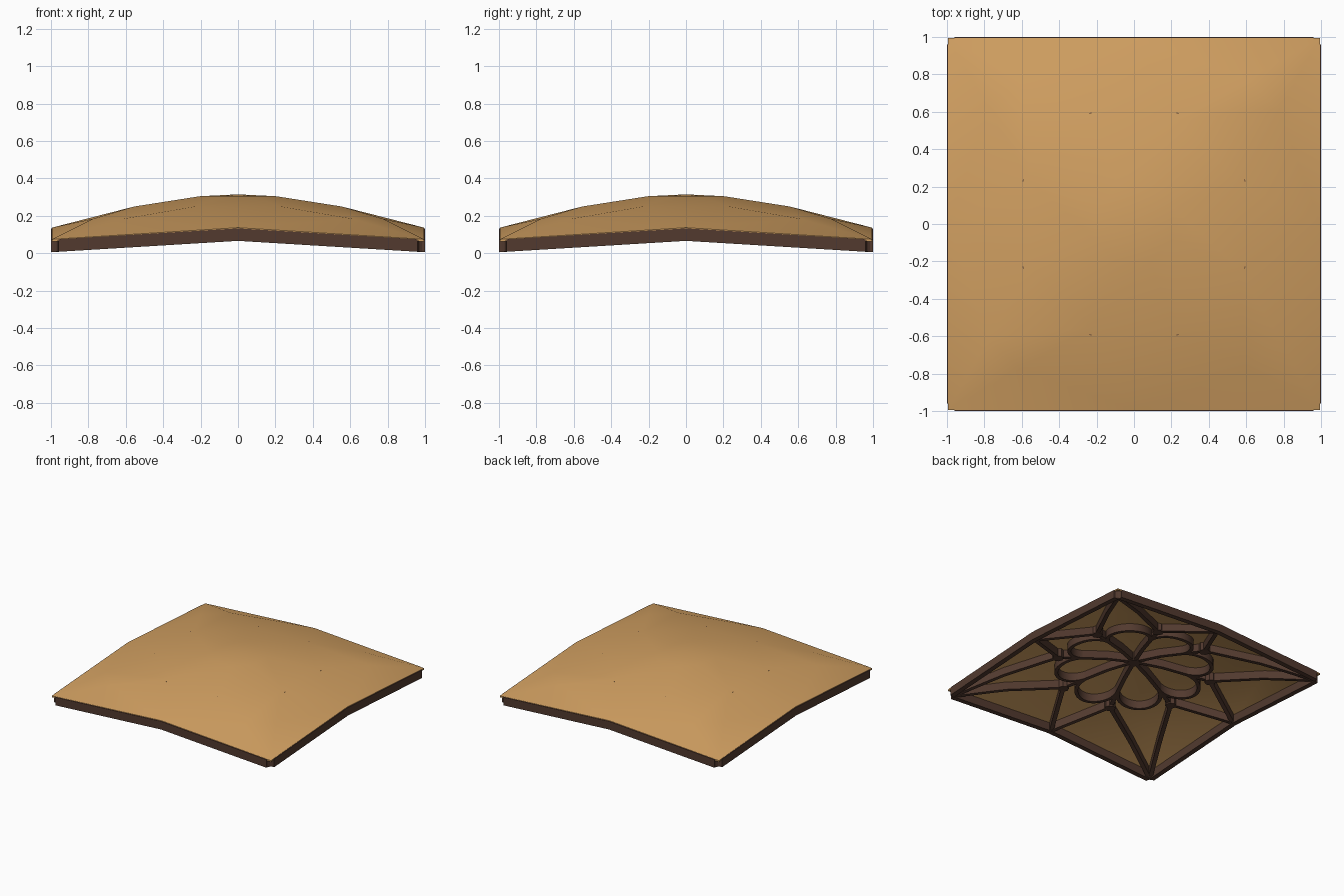
import bpy, bmesh
from math import sin, cos, pi, radians
from mathutils import Vector
from mathutils.bvhtree import BVHTree

if "Cube" in bpy.data.objects:
    bpy.data.objects.remove(bpy.data.objects["Cube"])

THICK, DEPTH = 0.012, 0.0625   # shell thickness, rib depth


def material(name, rgb):
    m = bpy.data.materials.new(name)
    m.diffuse_color = (*rgb, 1)
    m.use_nodes = True
    m.node_tree.nodes["Principled BSDF"].inputs["Base Color"].default_value = m.diffuse_color
    return m


SHELL = material("warm_plaster", (0.64, 0.35, 0.12))
RIB = material("dark_timber", (0.085, 0.042, 0.028))


def polar(r, deg):
    return Vector((r * cos(radians(deg)), r * sin(radians(deg))))


def make_object(name, bm, mat):
    bmesh.ops.recalc_face_normals(bm, faces=bm.faces)
    me = bpy.data.meshes.new(name)
    bm.to_mesh(me)
    bm.free()
    me.materials.append(mat)
    ob = bpy.data.objects.new(name, me)
    bpy.context.collection.objects.link(ob)
    bpy.ops.object.select_all(action='DESELECT')
    bpy.context.view_layer.objects.active = ob
    ob.select_set(True)
    bpy.ops.object.shade_smooth_by_angle(angle=radians(35))
    return ob


# vault shell: centre, small ring, node ring, then eight outer bays
bm = bmesh.new()
centre = bm.verts.new((0, 0, 0.315))


def ring(r, z):
    return [bm.verts.new((*polar(r, 22.5 + 45 * k), z)) for k in range(8)]


inner, nodes = ring(0.22, 0.305), ring(0.60, 0.25)
S = 0.995
edge = []
for k in range(8):             # even: edge midpoint, odd: corner
    p = polar(S if k % 2 == 0 else S * 2 ** 0.5, 45 * k)
    edge.append(bm.verts.new((*p, 0.137 if k % 2 == 0 else 0.0745)))
mid = []
for k in range(8):             # raised points on the corner arches
    c = edge[k + 1 if k % 2 == 0 else k]
    m = (c.co + nodes[k].co) / 2
    mid.append(bm.verts.new((m.x, m.y, m.z + 0.022)))
for k in range(8):
    n = (k + 1) % 8
    bm.faces.new((centre, inner[k], inner[n]))
    bm.faces.new((inner[k], nodes[k], nodes[n], inner[n]))
    e, f = edge[k], edge[n]
    bm.faces.new((nodes[k], e, mid[k]) if k % 2 == 0 else (nodes[k], mid[k], f))
    bm.faces.new((mid[k], e, f))
    if k % 2 == 0:             # bay facing a corner
        bm.faces.new((nodes[k], mid[k], mid[n], nodes[n]))
        bm.faces.new((mid[k], f, mid[n]))
    else:                      # bay facing an edge midpoint
        bm.faces.new((nodes[k], f, nodes[n]))
bmesh.ops.triangulate(bm, faces=bm.faces)
bmesh.ops.recalc_face_normals(bm, faces=bm.faces)
tree = BVHTree.FromBMesh(bm)
geo = bmesh.ops.extrude_face_region(bm, geom=bm.faces[:], use_keep_orig=True)
for v in geo["geom"]:
    if isinstance(v, bmesh.types.BMVert):
        v.co.z -= THICK
make_object("vault_shell", bm, SHELL)


def underside(p):
    lim = 0.99
    x, y = max(-lim, min(lim, p.x)), max(-lim, min(lim, p.y))
    return tree.ray_cast(Vector((x, y, 2)), Vector((0, 0, -1)))[0].z - THICK


def sweep(bm, pts, width):
    """Rectangular rib hung under the shell along a plan polyline."""
    rows = []
    for i, p in enumerate(pts):
        t = (pts[min(i + 1, len(pts) - 1)] - pts[max(i - 1, 0)]).normalized()
        side = Vector((-t.y, t.x)) * width / 2
        z = underside(p)
        rows.append([bm.verts.new((*q, h)) for q, h in (
            (p - side, z + 0.004), (p + side, z + 0.004),
            (p + side, z - DEPTH), (p - side, z - DEPTH))])
    for a, b in zip(rows, rows[1:]):
        for j in range(4):
            bm.faces.new((a[j], a[(j + 1) % 4], b[(j + 1) % 4], b[j]))
    bm.faces.new(rows[0])
    bm.faces.new(rows[-1][::-1])


def line(a, b, n=8):
    return [a.lerp(b, i / n) for i in range(n + 1)]


def ribs(name, paths, width):
    bm = bmesh.new()
    for p in paths:
        sweep(bm, p, width)
    make_object(name, bm, RIB)


node = [polar(0.60, 22.5 + 45 * k) for k in range(8)]
foot = [polar(0.97 if k % 2 == 0 else 0.97 * 2 ** 0.5, 45 * k) for k in range(8)]

# straight ribs of the star
ribs("radial_ribs", [line(Vector((0, 0)), p) for p in node], 0.032)
ribs("star_ribs", [line(foot[(k + d) % 8], node[k])
                   for k in range(8) for d in (0, 1)], 0.032)

# border ribs, stopping short at the corners
border = []
for k in range(4):
    o, t = polar(0.98, 90 * k), polar(0.96, 90 * k + 90)
    border.append(line(o - t, o + t, 2))
ribs("border_ribs", border, 0.04)

# rounded petals, tangent to the radial ribs
petals = []
C, R = 0.425, 0.425 * sin(pi / 8)
for k in range(8):
    petals.append([polar(C, 45 * k) + polar(R, 45 * k + a * 11.25)
                   for a in range(-10, 11)])
ribs("petal_ribs", petals, 0.028)

# bosses at the rib crossings
for name, places, r in (("node_boss", node, 0.042),
                        ("centre_boss", [Vector((0, 0))], 0.05)):
    bm = bmesh.new()
    for p in places:
        z = underside(p)
        ret = bmesh.ops.create_cone(bm, cap_ends=True, segments=8, radius1=r,
                                    radius2=r, depth=DEPTH + 0.008)
        bmesh.ops.translate(bm, verts=ret["verts"],
                            vec=(p.x, p.y, z - DEPTH / 2 - 0.002))
    make_object(name, bm, RIB)
